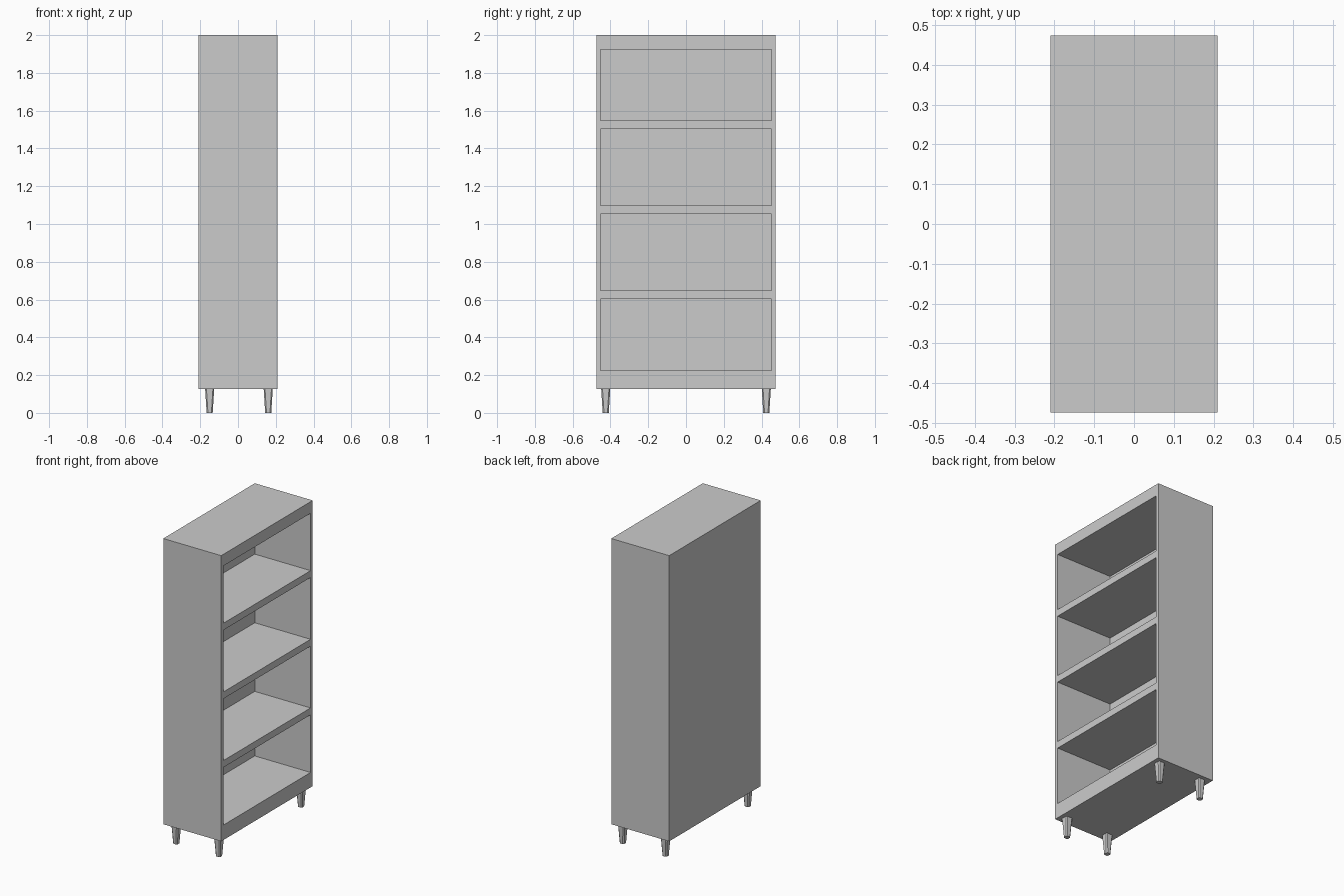
import bpy, bmesh
from mathutils import Matrix, Vector

if "Cube" in bpy.data.objects:
    bpy.data.objects.remove(bpy.data.objects["Cube"])

# overall sizes
X, Y = 0.21, 0.474          # half depth and half width of the case
Z0, Z1 = 0.127, 2.0         # case bottom and top
BAYS = [(0.225, 0.603), (0.648, 1.053), (1.098, 1.503), (1.548, 1.924)]


def add_box(bm, lo, hi):
    lo, hi = Vector(lo), Vector(hi)
    size = hi - lo
    m = Matrix.Translation((lo + hi) / 2) @ Matrix.Diagonal((*size, 1))
    return bmesh.ops.create_cube(bm, size=1, matrix=m)["verts"]


def to_object(bm, name):
    bmesh.ops.recalc_face_normals(bm, faces=bm.faces)
    mesh = bpy.data.meshes.new(name)
    bm.to_mesh(mesh)
    bm.free()
    ob = bpy.data.objects.new(name, mesh)
    bpy.context.collection.objects.link(ob)
    return ob


# solid case
bm = bmesh.new()
add_box(bm, (-X, -Y, Z0), (X, Y, Z1))
case = to_object(bm, "bookcase_case")

# open bays cut from the +x side, leaving shelves and a thin back
bm = bmesh.new()
for lo, hi in BAYS:
    add_box(bm, (-0.195, -0.452, lo), (X + 0.1, 0.452, hi))
cutter = to_object(bm, "bay_cutter")
cutter.hide_render = True

cut = case.modifiers.new("bays", "BOOLEAN")
cut.operation = "DIFFERENCE"
cut.solver = "EXACT"
cut.object = cutter
bpy.context.view_layer.objects.active = case
bpy.ops.object.modifier_apply(modifier=cut.name)
bpy.data.objects.remove(cutter)


# tapered square legs with chamfered corners
def leg(name, x, y):
    bm = bmesh.new()
    verts = add_box(bm, (-0.024, -0.024, 0), (0.024, 0.024, Z0))
    for v in verts:
        if v.co.z < 0.01:
            v.co.x *= 0.67
            v.co.y *= 0.67
    sides = [e for e in bm.edges
             if abs(e.verts[0].co.z - e.verts[1].co.z) > 0.05]
    bmesh.ops.bevel(bm, geom=sides, offset=0.007, segments=1,
                    affect="EDGES")
    ob = to_object(bm, name)
    ob.location = (x, y, 0)


for xn, x in (("back", -0.15), ("front", 0.16)):
    for yn, y in (("left", -0.425), ("right", 0.425)):
        leg(f"{xn}_{yn}_leg", x, y)
